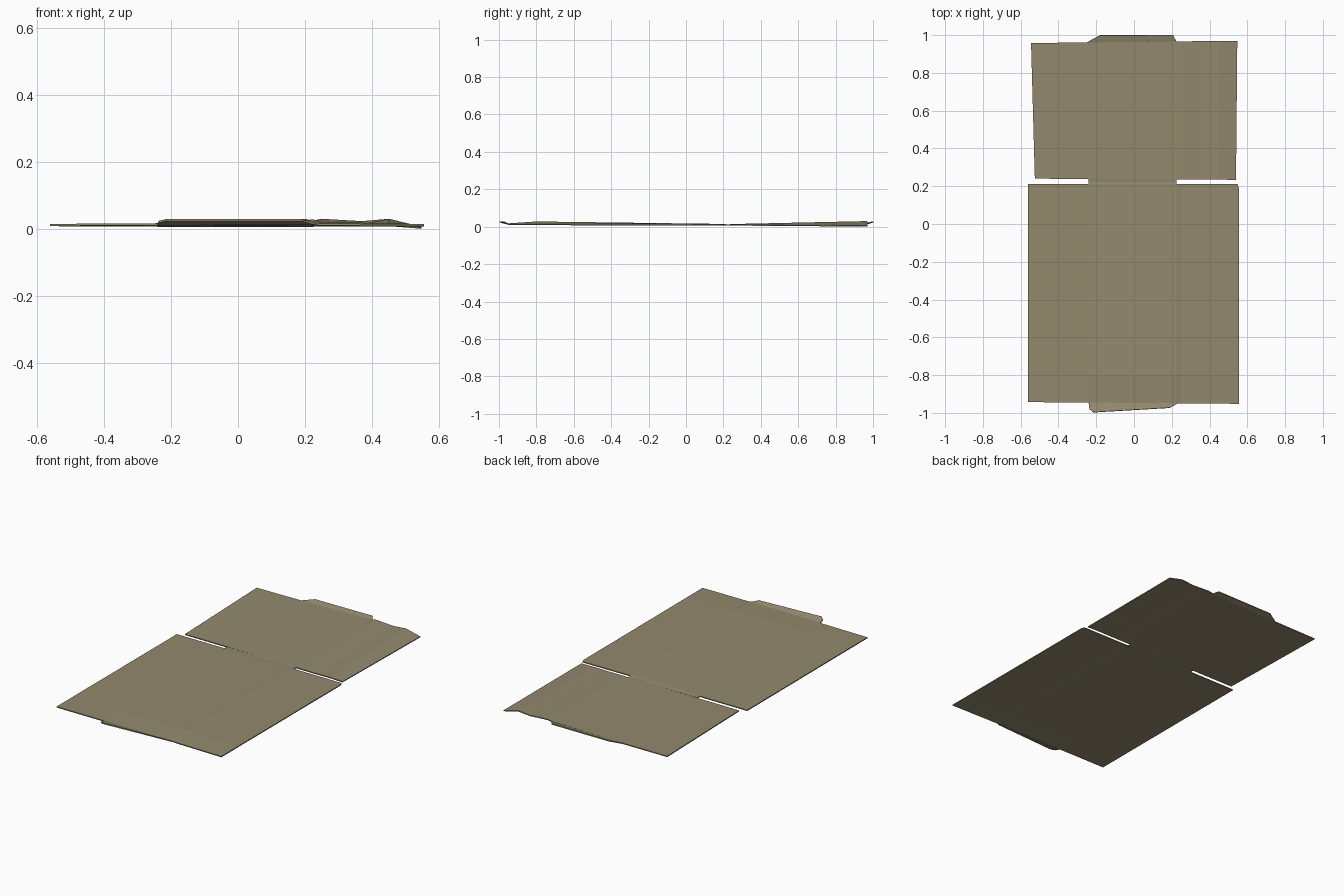
import bpy, bmesh

card = bpy.data.materials.new("khaki cardboard")
card.diffuse_color = (0.29, 0.25, 0.155, 1)
THICK = 0.006


def sheet(name, rows):
    """Thin card lofted through rows of points (left to right, front to back)."""
    bm = bmesh.new()
    grid = [[bm.verts.new(p) for p in row] for row in rows]
    for a, b in zip(grid, grid[1:]):
        for i in range(len(a) - 1):
            bm.faces.new((a[i], a[i + 1], b[i + 1], b[i]))
    me = bpy.data.meshes.new(name)
    bm.to_mesh(me)
    bm.free()
    me.materials.append(card)
    ob = bpy.data.objects.new(name, me)
    bpy.context.collection.objects.link(ob)
    solid = ob.modifiers.new("thickness", "SOLIDIFY")
    solid.thickness = THICK
    solid.offset = -1
    return ob


def row(y0, y1, xs, zs):
    """Row of points whose y runs from y0 at the left to y1 at the right."""
    span = xs[-1] - xs[0]
    return [(x, y0 + (y1 - y0) * (x - xs[0]) / span, z) for x, z in zip(xs, zs)]


# large front panel, with a low ridge along the right-hand crease
fx = [-0.56, -0.24, 0.195, 0.225, 0.25, 0.555]
sheet("front_panel", [
    row(-0.943, -0.952, fx, [0.015, 0.016, 0.018, 0.018, 0.016, 0.014]),
    row(-0.80, -0.80, fx, [0.015, 0.016, 0.026, 0.028, 0.021, 0.014]),
    row(0.19, 0.19, fx, [0.014, 0.014, 0.015, 0.015, 0.014, 0.013]),
    row(0.212, 0.212, fx[:-1] + [0.548], [0.014, 0.014, 0.014, 0.014, 0.014, 0.013]),
])

# narrow hinge left between the two side slots
hx = [-0.24, 0.225]
sheet("hinge", [row(0.212, 0.212, hx, [0.014] * 2),
                row(0.223, 0.223, hx, [0.012] * 2),
                row(0.237, 0.237, hx, [0.013] * 2)])

# back panel, rippled and curled down at its far right corner
bx = [-0.525, -0.24, 0.20, 0.25, 0.37, 0.45, 0.54]
tx = [-0.545, -0.25, 0.215, 0.25, 0.37, 0.45, 0.547]
sheet("back_panel", [
    row(0.24, 0.234, bx, [0.013, 0.013, 0.013, 0.013, 0.013, 0.014, 0.012]),
    row(0.958, 0.97, tx, [0.015, 0.016, 0.023, 0.030, 0.023, 0.030, 0.0065]),
])

# short tucking flaps at both ends, bent slightly upward
sheet("front_flap", [
    [(-0.215, -0.996, 0.029), (0.19, -0.972, 0.029)],
    [(-0.236, -0.978, 0.024), (0.205, -0.962, 0.024)],
    [(-0.24, -0.945, 0.016), (0.23, -0.949, 0.018)],
])
sheet("back_flap", [
    [(-0.25, 0.960, 0.016), (0.225, 0.966, 0.022)],
    [(-0.18, 0.998, 0.028), (0.205, 1.0, 0.029)],
])
